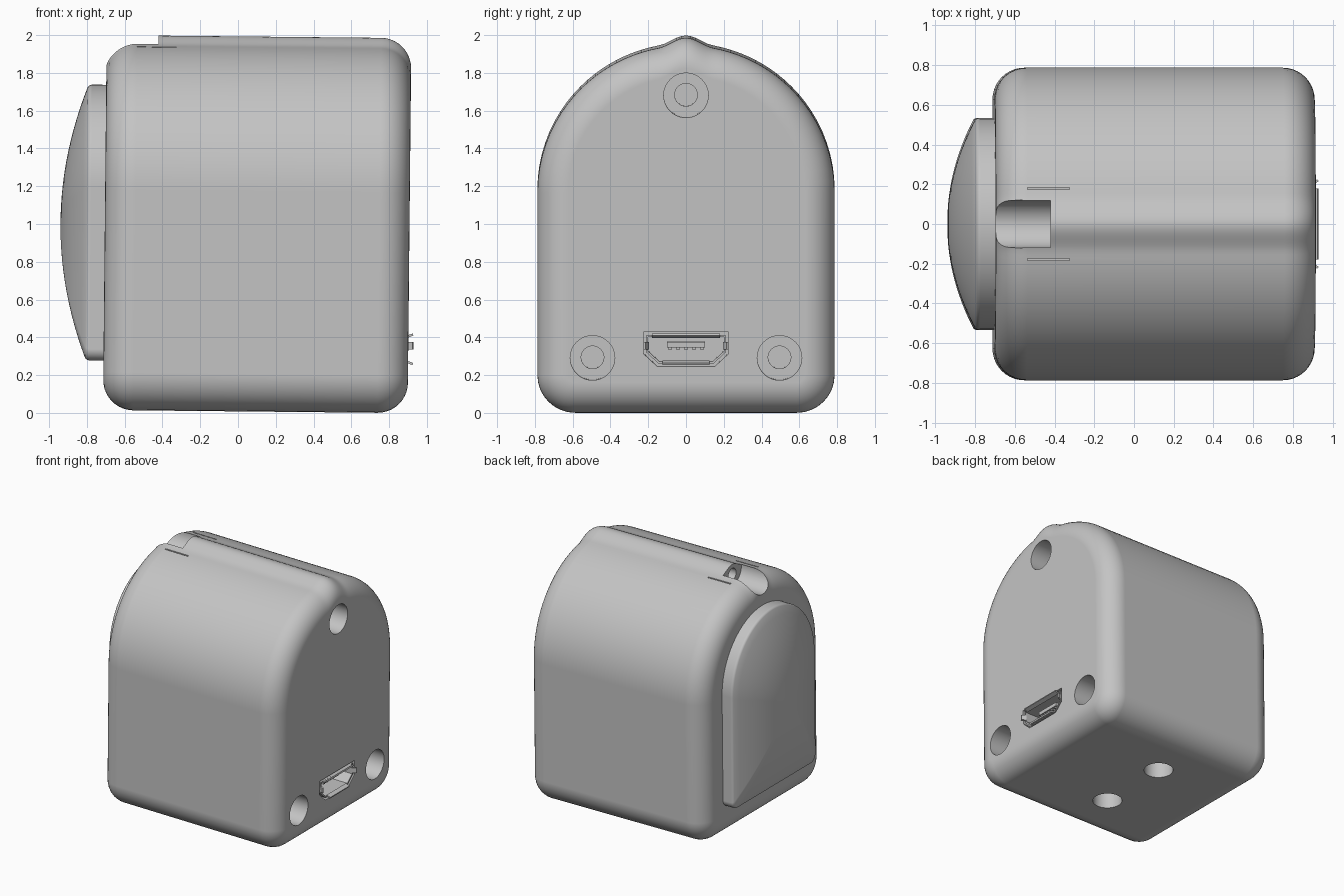
import bpy, bmesh, math
from mathutils import Matrix, Vector

cube = bpy.data.objects.get("Cube")
if cube:
    bpy.data.objects.remove(cube, do_unlink=True)

grey = bpy.data.materials.new("plain_grey")
grey.use_nodes = True
grey.diffuse_color = (0.55, 0.55, 0.55, 1)
grey.node_tree.nodes["Principled BSDF"].inputs["Base Color"].default_value = (0.55, 0.55, 0.55, 1)

# The whole device leans very slightly about its middle
LEAN = (Matrix.Translation((0, 0, 1)) @ Matrix.Rotation(0.01, 4, 'Y')
        @ Matrix.Translation((0, 0, -1)))


def finish(bm, name):
    bmesh.ops.recalc_face_normals(bm, faces=bm.faces)
    bm.transform(LEAN)
    mesh = bpy.data.meshes.new(name)
    bm.to_mesh(mesh)
    bm.free()
    mesh.materials.append(grey)
    obj = bpy.data.objects.new(name, mesh)
    bpy.context.collection.objects.link(obj)
    return obj


def activate(obj):
    bpy.ops.object.select_all(action='DESELECT')
    obj.select_set(True)
    bpy.context.view_layer.objects.active = obj


def smooth(obj, angle=35):
    activate(obj)
    bpy.ops.object.shade_smooth_by_angle(angle=math.radians(angle))
    obj.modifiers.new("weighted", 'WEIGHTED_NORMAL').keep_sharp = True


def loft(name, rings, caps=(True, True)):
    """Skin a list of closed rings of 3D points, capping the ends."""
    bm = bmesh.new()
    loops = [[bm.verts.new(p) for p in ring] for ring in rings]
    for a, b in zip(loops, loops[1:]):
        for i in range(len(a)):
            j = (i + 1) % len(a)
            bm.faces.new((a[i], a[j], b[j], b[i]))
    for cap, loop in zip(caps, (loops[0], loops[-1])):
        if cap:
            bm.faces.new(loop)
    return finish(bm, name)


def arch(half, spring, top, bottom, corner, inset=0.0, ridge=0.0, n=64):
    """Arched (y, z) outline with rounded lower corners and optional ridge."""
    pts = []
    a, b = half - inset, top - spring - inset
    for i in range(n + 1):
        t = math.pi * i / n
        # points gathered near the crown so that the ridge is well resolved
        t += 0.35 * math.sin(2 * t)
        y, z = a * math.cos(t), spring + b * math.sin(t)
        if abs(y) < 0.15:
            z += ridge * (0.5 + 0.5 * math.cos(math.pi * y / 0.15))
        pts.append((y, z))
    r = corner - inset if corner > inset else 0.001
    for side, start in ((-1, math.pi), (1, 1.5 * math.pi)):
        for i in range(9):
            t = start + i * math.pi / 16
            pts.append((side * (half - corner) + r * math.cos(t),
                        bottom + corner + r * math.sin(t)))
    return pts


def at(x, outline):
    return [(x, y, z) for y, z in outline]


def cylinder(name, centre, direction, radius, depth):
    """Cylinder running both ways from centre along direction."""
    bm = bmesh.new()
    turn = Vector((0, 0, 1)).rotation_difference(Vector(direction)).to_matrix().to_4x4()
    bmesh.ops.create_cone(bm, cap_ends=True, segments=48, radius1=radius, radius2=radius,
                          depth=2 * depth, matrix=Matrix.Translation(centre) @ turn)
    return finish(bm, name)


def box(name, centre, size):
    bm = bmesh.new()
    bmesh.ops.create_cube(bm, size=1, matrix=Matrix.Translation(centre)
                          @ Matrix.Diagonal((*size, 1)))
    return finish(bm, name)


def cut(obj, cutter):
    cutter.hide_render = True
    mod = obj.modifiers.new("cut", 'BOOLEAN')
    mod.operation, mod.solver, mod.object = 'DIFFERENCE', 'EXACT', cutter
    activate(obj)
    bpy.ops.object.modifier_apply(modifier=mod.name)
    bpy.data.objects.remove(cutter, do_unlink=True)


# Housing: arched block with rounded ends and a crest along the top
LEFT, RIGHT, ROUND, STEPS = -0.705, 0.908, 0.16, 10
rings = []
for end, way in ((LEFT, 1), (RIGHT, -1)):
    part = []
    for k in range(STEPS + 1):
        t = 0.5 * math.pi * k / STEPS
        outline = arch(0.787, 1.175, 1.953, 0.008, 0.2,
                       inset=ROUND * (1 - math.sin(t)), ridge=0.04)
        part.append(at(end + way * ROUND * (1 - math.cos(t)), outline))
    rings += part if way == 1 else part[::-1]
housing = loft("housing", rings)

# Three stepped screw holes in the port side
for y, z in ((0, 1.69), (-0.495, 0.3), (0.495, 0.3)):
    cut(housing, cylinder("hole_cutter", (RIGHT, y, z), (1, 0, 0), 0.118, 0.3))
    cut(housing, cylinder("pilot_cutter", (RIGHT, y, z), (1, 0, 0), 0.06, 0.4))

# Two holes underneath
for y in (-0.3, 0.3):
    cut(housing, cylinder("foot_hole_cutter", (0.02, y, 0), (0, 0, 1), 0.11, 0.3))

# Round trough at the front of the crest, with a cord hole and two slits
cut(housing, cylinder("trough_cutter", (-0.73, 0, 1.94), (1, 0, 0), 0.12, 0.3))
cut(housing, cylinder("cord_cutter", (-0.43, 0, 1.91), (1, 0, 0), 0.05, 0.15))
for y in (-0.18, 0.18):
    cut(housing, box("slit_cutter", (-0.44, y, 1.95), (0.21, 0.01, 0.08)))


# Socket: six-sided metal shell in a matching recess
def socket(grow):
    half = [(0.2 + grow, 0.412 + grow), (0.2 + grow, 0.335 - grow / 2),
            (0.14 + grow / 2, 0.28 - grow)]
    return half + [(-y, z) for y, z in reversed(half)]


cut(housing, loft("socket_cutter", [at(0.6, socket(0.025)), at(1.0, socket(0.025))]))
smooth(housing)

shell = loft("socket_shell", [at(0.62, socket(0)), at(0.905, socket(0))], (True, False))
solid = shell.modifiers.new("wall", 'SOLIDIFY')
solid.thickness, solid.offset = 0.012, 1

# Flared lips around the socket mouth: start and end edge of each
lips = {
    "socket_lip_top": ((-0.18, 0.412), (0.18, 0.412), (0, 0.012)),
    "socket_lip_bottom": ((-0.125, 0.28), (0.125, 0.28), (0, -0.012)),
    "socket_lip_left": ((0.2, 0.345), (0.2, 0.385), (0.02, 0)),
    "socket_lip_right": ((-0.2, 0.345), (-0.2, 0.385), (-0.02, 0)),
}
for name, (p, q, (dy, dz)) in lips.items():
    bm = bmesh.new()
    corners = [(0.9, *p), (0.9, *q), (0.933, q[0] + dy, q[1] + dz),
               (0.933, p[0] + dy, p[1] + dz)]
    bm.faces.new([bm.verts.new(c) for c in corners])
    lip = finish(bm, name)
    solid = lip.modifiers.new("wall", 'SOLIDIFY')
    solid.thickness, solid.offset = 0.012, 0

# Contact tongue
box("socket_tongue", (0.74, 0, 0.37), (0.24, 0.2, 0.03))
for i in range(5):
    box(f"socket_contact_{i + 1}", (0.74, (i - 2) * 0.042, 0.35), (0.22, 0.02, 0.012))

# Domed cover on the opposite side
cover = arch(0.535, 1.19, 1.73, 0.27, 0.06)


def scaled(s):
    return [(y * s, 1 + (z - 1) * s) for y, z in cover]


rings = [at(-0.6, cover), at(-0.78, cover)]
for s, x in ((0.997, -0.79), (0.985, -0.802)):
    rings.append(at(x, scaled(s)))
for k in range(1, 13):
    s = 0.985 * (1 - k / 12.5)
    rings.append(at(-0.798 - 0.142 * (1 - s * s), scaled(s)))
smooth(loft("domed_cover", rings), 50)
